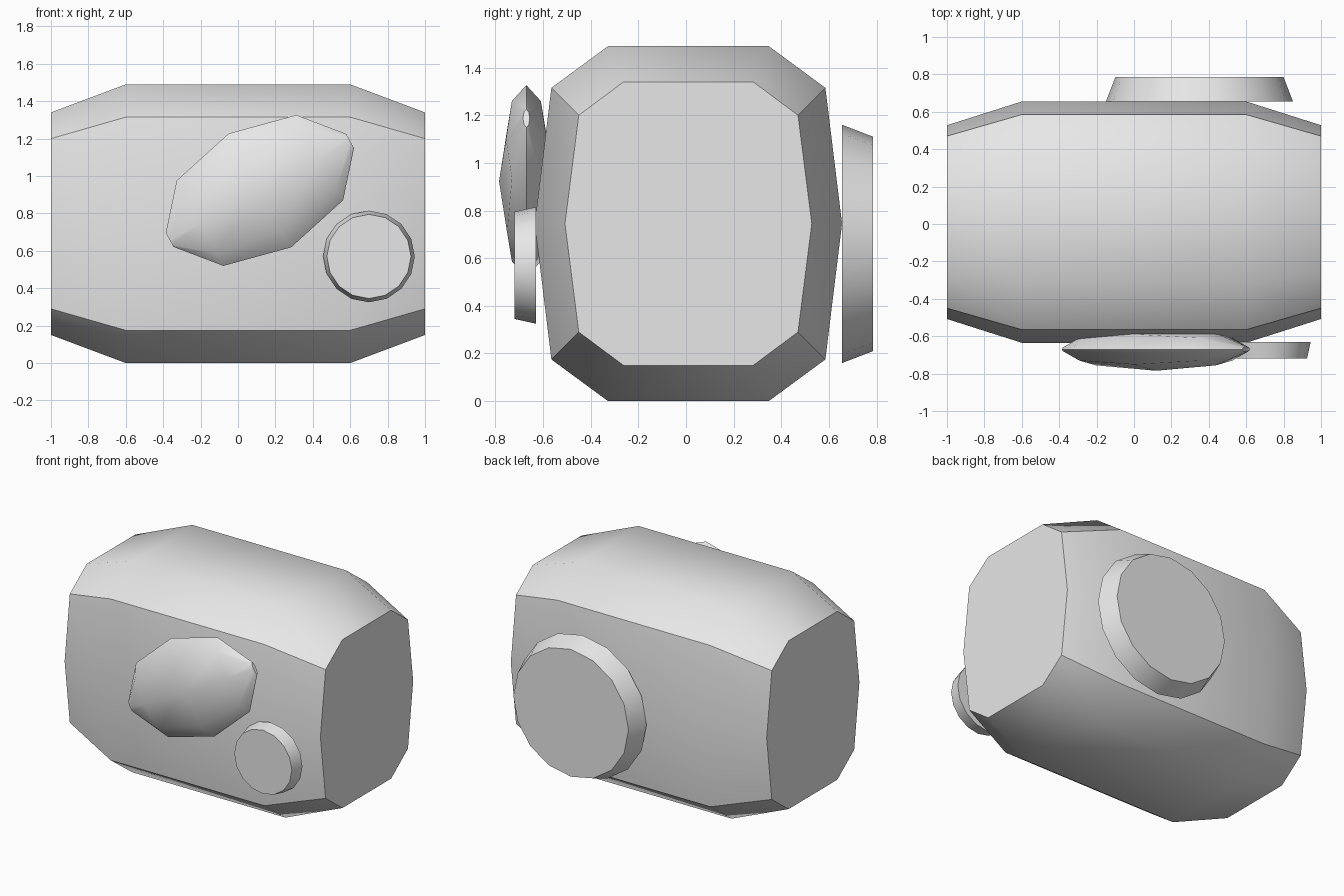
import bpy, bmesh, math
from mathutils import Vector

if "Cube" in bpy.data.objects:
    bpy.data.objects.remove(bpy.data.objects["Cube"])

grey = bpy.data.materials.new("light_grey")
grey.diffuse_color = (0.8, 0.8, 0.8, 1)
grey.use_nodes = True
grey.node_tree.nodes["Principled BSDF"].inputs["Base Color"].default_value = grey.diffuse_color


def loft(name, rings):
    """Join equal-sized rings of points into a closed, capped solid."""
    bm = bmesh.new()
    loops = [[bm.verts.new(p) for p in ring] for ring in rings]
    n = len(loops[0])
    for a, b in zip(loops, loops[1:]):
        for i in range(n):
            j = (i + 1) % n
            bm.faces.new((a[i], a[j], b[j], b[i]))
    bm.faces.new(loops[0])
    bm.faces.new(loops[-1])
    bmesh.ops.recalc_face_normals(bm, faces=bm.faces)
    mesh = bpy.data.meshes.new(name)
    bm.to_mesh(mesh)
    bm.free()
    mesh.materials.append(grey)
    obj = bpy.data.objects.new(name, mesh)
    bpy.context.collection.objects.link(obj)
    bpy.ops.object.select_all(action='DESELECT')
    bpy.context.view_layer.objects.active = obj
    obj.select_set(True)
    bpy.ops.object.shade_smooth_by_angle(angle=math.radians(40))
    return obj


def body_ring(x, flat, corner, side, corner_h, half_h):
    """Ten-sided section, mirrored about the body's centre line."""
    half = [(flat, -half_h), (corner, -corner_h), (side, 0),
            (corner, corner_h), (flat, half_h)]
    pts = half + [(-y, -z) for y, z in half]
    return [(x, y + 0.01, z + 0.745) for y, z in pts]


# Barrel-like body with tapered ends
end = (0.272, 0.46, 0.518, 0.455, 0.595)
mid = (0.337, 0.575, 0.645, 0.57, 0.745)
loft("body", [body_ring(-1, *end), body_ring(-0.6, *mid),
              body_ring(0.6, *mid), body_ring(1, *end)])


def disc(name, x, z, levels, sides=16):
    """Tapered round plate along y; levels are (y, radius)."""
    loft(name, [[(x + r * math.cos(2 * math.pi * i / sides), y,
                  z + r * math.sin(2 * math.pi * i / sides))
                 for i in range(sides)] for y, r in levels])


# Round plates on the front and back
disc("front_disc", 0.70, 0.57, [(-0.63, 0.245), (-0.72, 0.225)])
disc("back_disc", 0.35, 0.66, [(0.655, 0.50), (0.785, 0.45)])

# Flattened, tilted pod on the front
tilt = math.radians(28.7)
along = Vector((math.cos(tilt), 0, math.sin(tilt)))
across = Vector((-math.sin(tilt), 0, math.cos(tilt)))
depth = Vector((0, 0.33, 0))
centre = Vector((0.117, -0.67, 0.923))
profile = [(-0.55, 0.043), (-0.365, 0.26), (0, 0.347), (0.365, 0.26), (0.55, 0.043)]
loft("front_pod", [[centre + along * t
                    + across * (r * math.cos(k * math.pi / 4))
                    + depth * (r * math.sin(k * math.pi / 4))
                    for k in range(8)] for t, r in profile])
